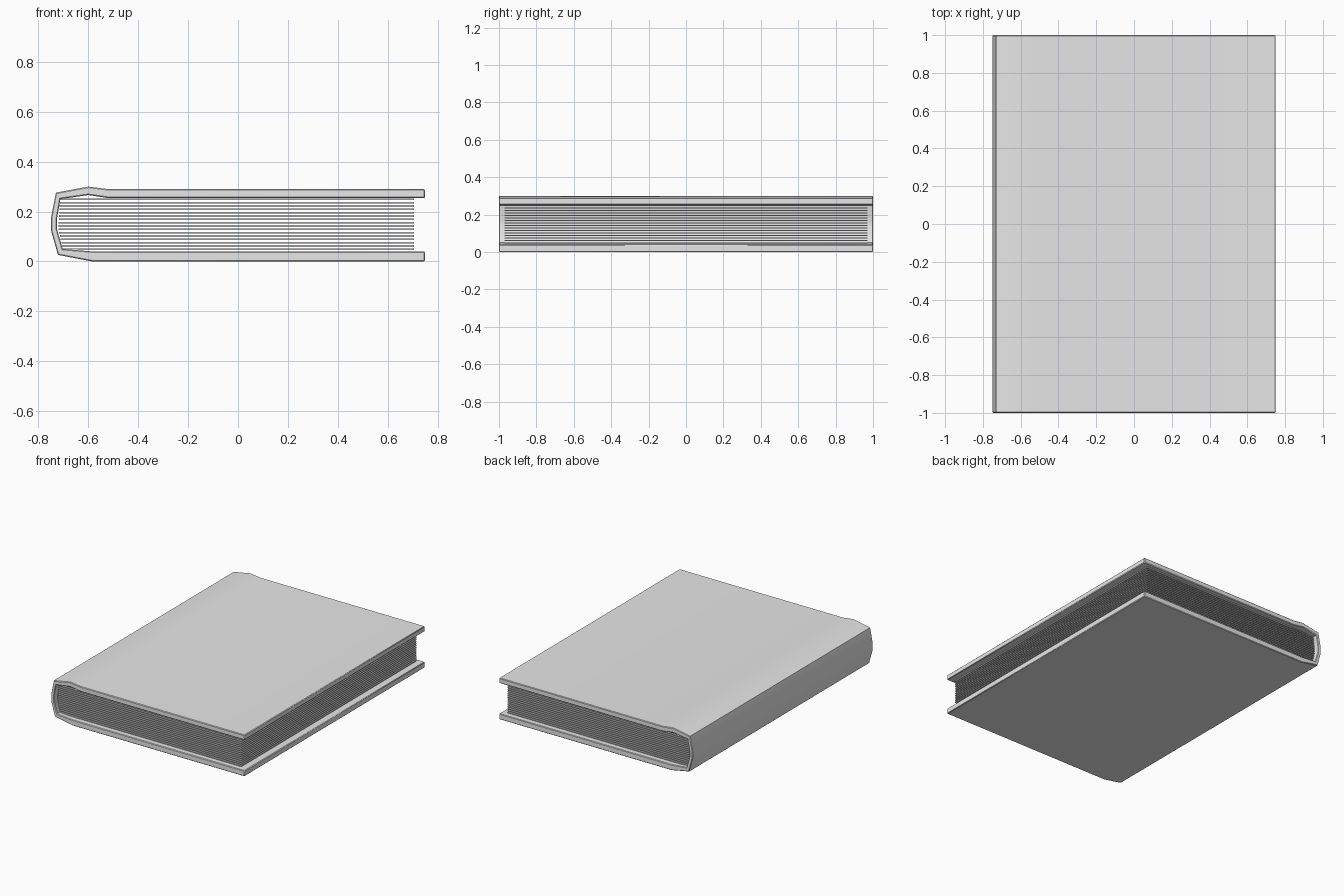
import bpy
import bmesh
import math

if "Cube" in bpy.data.objects:
    bpy.data.objects.remove(bpy.data.objects["Cube"])


def make_material(name, colour):
    mat = bpy.data.materials.new(name)
    mat.use_nodes = True
    mat.diffuse_color = colour
    mat.node_tree.nodes["Principled BSDF"].inputs["Base Color"].default_value = colour
    return mat


grey = make_material("plain grey", (0.8, 0.8, 0.8, 1))


def add_object(name, bm):
    bmesh.ops.recalc_face_normals(bm, faces=bm.faces)
    mesh = bpy.data.meshes.new(name)
    bm.to_mesh(mesh)
    bm.free()
    mesh.materials.append(grey)
    obj = bpy.data.objects.new(name, mesh)
    bpy.context.collection.objects.link(obj)
    return obj


# Cover: outer and inner outlines, paired point by point around the spine
outer = [(0.75, 0.29), (-0.52, 0.29), (-0.60, 0.30), (-0.73, 0.276), (-0.75, 0.175),
         (-0.75, 0.125), (-0.722, 0.026), (-0.585, 0.0), (0.75, 0.0)]
inner = [(0.75, 0.254), (-0.52, 0.254), (-0.60, 0.266), (-0.712, 0.25), (-0.726, 0.172),
         (-0.726, 0.13), (-0.703, 0.05), (-0.585, 0.04), (0.75, 0.04)]
bm = bmesh.new()
strip = []
for o, i in zip(outer, inner):
    strip.append([bm.verts.new((x, -1, z)) for x, z in (o, i)])
for a, b in zip(strip, strip[1:]):
    bm.faces.new((a[0], a[1], b[1], b[0]))
grown = bmesh.ops.extrude_face_region(bm, geom=bm.faces[:], use_keep_orig=True)
moved = [v for v in grown["geom"] if isinstance(v, bmesh.types.BMVert)]
bmesh.ops.translate(bm, vec=(0, 2, 0), verts=moved)
cover = add_object("cover", bm)

# Softened rims
bevel = cover.modifiers.new("soft rim", "BEVEL")
bevel.width = 0.004
bevel.segments = 1
bevel.limit_method = "ANGLE"
bevel.angle_limit = math.radians(75)

bpy.ops.object.select_all(action="DESELECT")
cover.select_set(True)
bpy.context.view_layer.objects.active = cover
bpy.ops.object.shade_smooth_by_angle(angle=math.radians(60))

# Pages: a stack of thin separate sheets following the curve of the spine
sheets, low, high, thick = 16, 0.045, 0.252, 0.0065
step = (high - low - thick) / (sheets - 1)
bm = bmesh.new()
for n in range(sheets):
    t = n / (sheets - 1)
    left = -0.72 + 0.017 * max(0, 1 - 2.5 * t) + 0.007 * max(0, 2 * t - 1)
    right = 0.705
    made = bmesh.ops.create_cube(bm, size=1)["verts"]
    bmesh.ops.scale(bm, vec=(right - left, 1.94, thick), verts=made)
    bmesh.ops.translate(bm, vec=((left + right) / 2, 0, low + thick / 2 + n * step), verts=made)
add_object("pages", bm)
